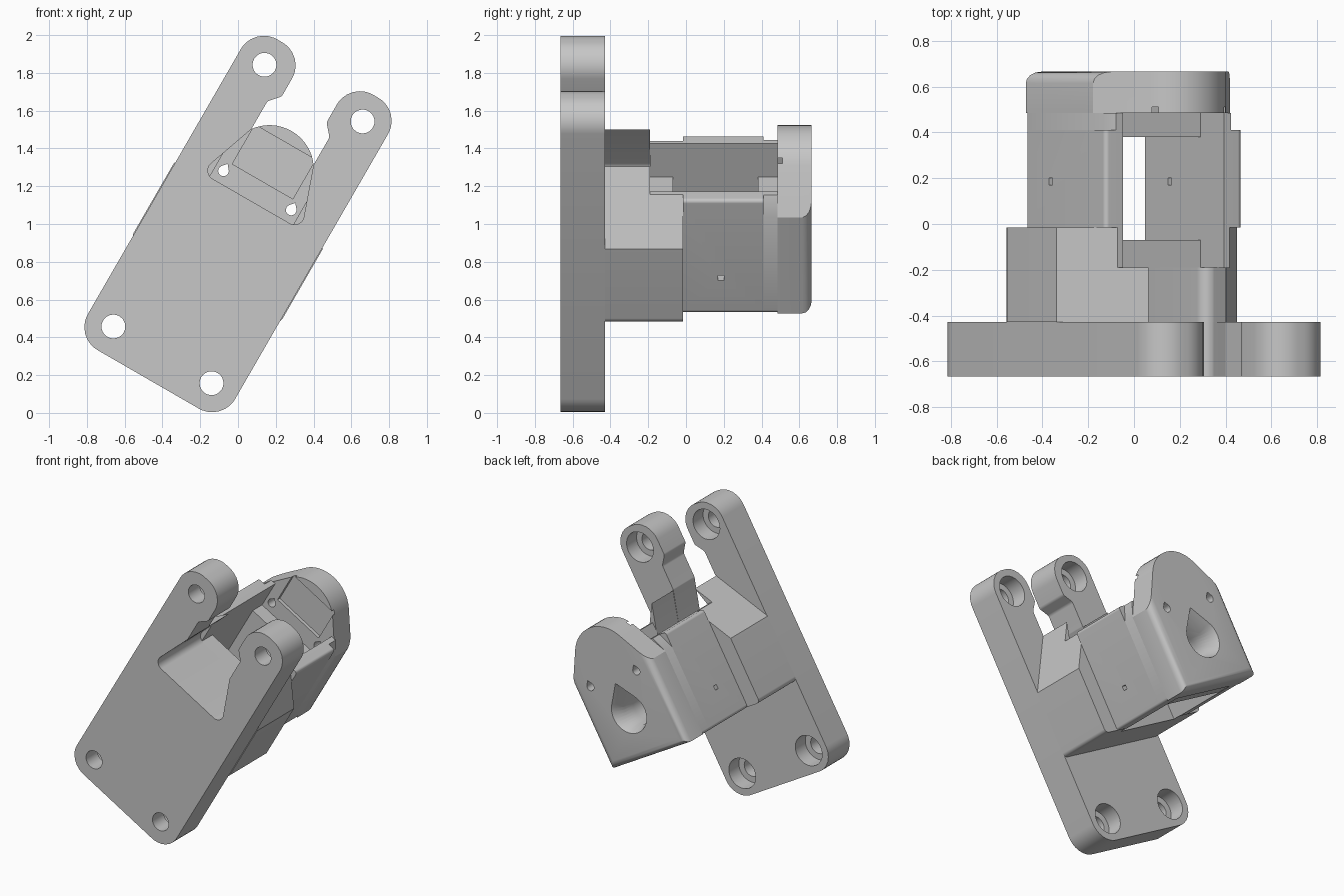
import bpy, bmesh
from math import sin, cos, pi, radians
from mathutils import Vector

if "Cube" in bpy.data.objects:
    bpy.data.objects.remove(bpy.data.objects["Cube"], do_unlink=True)

grey = bpy.data.materials.new("plain_grey")
grey.use_nodes = True
grey.diffuse_color = (0.57, 0.57, 0.57, 1)
grey.node_tree.nodes["Principled BSDF"].inputs["Base Color"].default_value = (0.57, 0.57, 0.57, 1)

TILT = radians(30)
FRONT, PLATE_BACK, BACK = -0.665, -0.428, 0.665


def place(u, y, v):
    """Tilted frame: u across the part, v along it."""
    return (u * cos(TILT) + v * sin(TILT), y, 1 - u * sin(TILT) + v * cos(TILT))


def rounded(points, steps=8):
    """Polygon of (u, v, radius) with each corner rounded."""
    out = []
    n = len(points)
    for i, (u, v, r) in enumerate(points):
        p = Vector((u, v))
        if r == 0:
            out.append(p)
            continue
        a = (Vector(points[i - 1][:2]) - p).normalized()
        b = (Vector(points[(i + 1) % n][:2]) - p).normalized()
        half = a.angle(b) / 2
        centre = p + (a + b).normalized() * (r / sin(half))
        reach = r * cos(half) / sin(half)
        s, e = p + a * reach - centre, p + b * reach - centre
        for k in range(steps + 1):
            out.append(centre + s.lerp(e, k / steps).normalized() * r)
    return out


def mirrored(half):
    return half + [(-u, v, r) for u, v, r in reversed(half)]


def circle(u, v, r, n=32):
    return [Vector((u + r * cos(2 * pi * k / n), v + r * sin(2 * pi * k / n))) for k in range(n)]


def teardrop(u, v, r):
    arc = [Vector((u + r * cos(a), v + r * sin(a))) for a in
           (radians(140 + 260 * k / 24) for k in range(25))]
    return arc + [Vector((u, v + r * 1.55))]


def box(u0, u1, v0, v1):
    return [Vector(p) for p in ((u0, v0), (u1, v0), (u1, v1), (u0, v1))]


def prism(name, profile, y0, y1, grow=1.0, soft=0.0):
    """Extrude a profile from y0 to y1; soft rounds its lower back edges."""
    bm = bmesh.new()
    mid = sum(profile, Vector((0, 0))) / len(profile)
    a = [bm.verts.new((p.x, y0, p.y)) for p in profile]
    b = [bm.verts.new((q.x, y1, q.y)) for q in (mid + (p - mid) * grow for p in profile)]
    bm.faces.new(a)
    bm.faces.new(b[::-1])
    n = len(a)
    for i in range(n):
        j = (i + 1) % n
        bm.faces.new((a[i], b[i], b[j], a[j]))
    bmesh.ops.recalc_face_normals(bm, faces=bm.faces[:])
    if soft:
        edges = [e for e in bm.edges if all(v.co.y > y1 - 0.001 and v.co.z < 0.25 for v in e.verts)]
        bmesh.ops.bevel(bm, geom=edges, offset=soft, segments=4, profile=0.5, affect='EDGES')
    for v in bm.verts:
        v.co = place(*v.co)
    mesh = bpy.data.meshes.new(name)
    bm.to_mesh(mesh)
    bm.free()
    mesh.materials.append(grey)
    obj = bpy.data.objects.new(name, mesh)
    bpy.context.collection.objects.link(obj)
    return obj


def cut(obj, *cutters):
    bpy.context.view_layer.objects.active = obj
    for c in cutters:
        m = obj.modifiers.new("cut", 'BOOLEAN')
        m.operation, m.solver, m.object = 'DIFFERENCE', 'EXACT', c
        bpy.ops.object.modifier_apply(modifier=m.name)


def cutter(*args, **kw):
    c = prism("cutter", *args, **kw)
    c.hide_render = True
    helpers.append(c)
    return c


helpers = []

# Shared cutters
cavity = cutter(box(-0.255, 0.255, -0.6, 0.8), -0.19, 0.485)
cable_hole = cutter(teardrop(0, -0.05, 0.1), 0.3, 0.8)
cable_flare = cutter(teardrop(0, -0.05, 0.09), 0.56, 0.68, grow=1.6)
pin_hole = cutter(box(-0.6, 0.6, -0.145, -0.115), 0.17, 0.2)

# Mounting plate with forked slot and counterbored holes
plate = prism("mounting_plate", rounded(mirrored([
    (0.45, -0.95, 0.14), (0.45, 0.95, 0.14), (0.137, 0.95, 0.14), (0.137, 0.70, 0.03),
    (0.19, 0.64, 0.03), (0.19, 0.47, 0.02), (0.307, 0.14, 0.05)])), FRONT, PLATE_BACK)
for u in (-0.3, 0.3):
    for v in (-0.8, 0.8):
        cut(plate, cutter(circle(u, v, 0.063), -0.8, -0.3),
            cutter(circle(u, v, 0.105), -0.54, -0.3))

# Front block with sloped shoulders, slotted in front and open behind
front_block = prism("front_block", rounded(mirrored([
    (0.455, -0.345, 0.03), (0.455, 0.11, 0), (0.195, 0.465, 0), (0.307, 0.14, 0.05)])),
    PLATE_BACK, -0.19)
block_rear = prism("front_block_rear", rounded(mirrored([
    (0.455, -0.345, 0.03), (0.455, 0.11, 0), (0.283, 0.345, 0)])), -0.19, -0.015)
cut(block_rear, cavity)

# Housing side walls
walls = prism("housing_walls", rounded(mirrored([
    (0.345, -0.347, 0.02), (0.345, 0.345, 0.02)])), -0.015, 0.41)
cut(walls, cavity, pin_hole)

# Lower shoulder joining the walls to the back cap
shoulder = prism("housing_shoulder", rounded(mirrored([
    (0.345, -0.347, 0.02), (0.345, 0.24, 0), (0.29, 0.345, 0)])), 0.41, 0.485)
cut(shoulder, cavity)

# Rounded back cap with recess, cable hole and screw holes
arc = [Vector((0.235 * cos(a), 0.333 + 0.235 * sin(a))) for a in
       (radians(35 + 110 * k / 16) for k in range(17))]
cap_profile = [Vector(p) for p in ((-0.345, 0.24), (-0.345, -0.347), (0.345, -0.347), (0.345, 0.24))]
cap = prism("back_cap", cap_profile + arc, 0.485, BACK, soft=0.05)
cut(cap, cutter(box(-0.185, 0.185, 0.26, 0.5), 0.4, 0.51), cable_hole, cable_flare)
for u in (-0.207, 0.207):
    cut(cap, cutter(teardrop(u, 0.205, 0.028), 0.4, 0.8))

# Inner ledges at both ends of the cavity
for name, y0, y1 in (("front_ledge", -0.19, -0.07), ("rear_ledge", 0.38, 0.485)):
    ledge = prism(name, box(-0.255, 0.255, -0.345, 0.14), y0, y1)
    cut(ledge, cable_hole)

for c in helpers:
    bpy.data.objects.remove(c, do_unlink=True)

# Smooth the curved faces, keep hard edges crisp
bpy.ops.object.select_all(action='DESELECT')
for o in bpy.context.scene.objects:
    if o.type == 'MESH':
        o.select_set(True)
        bpy.context.view_layer.objects.active = o
bpy.ops.object.shade_smooth_by_angle(angle=radians(30))
